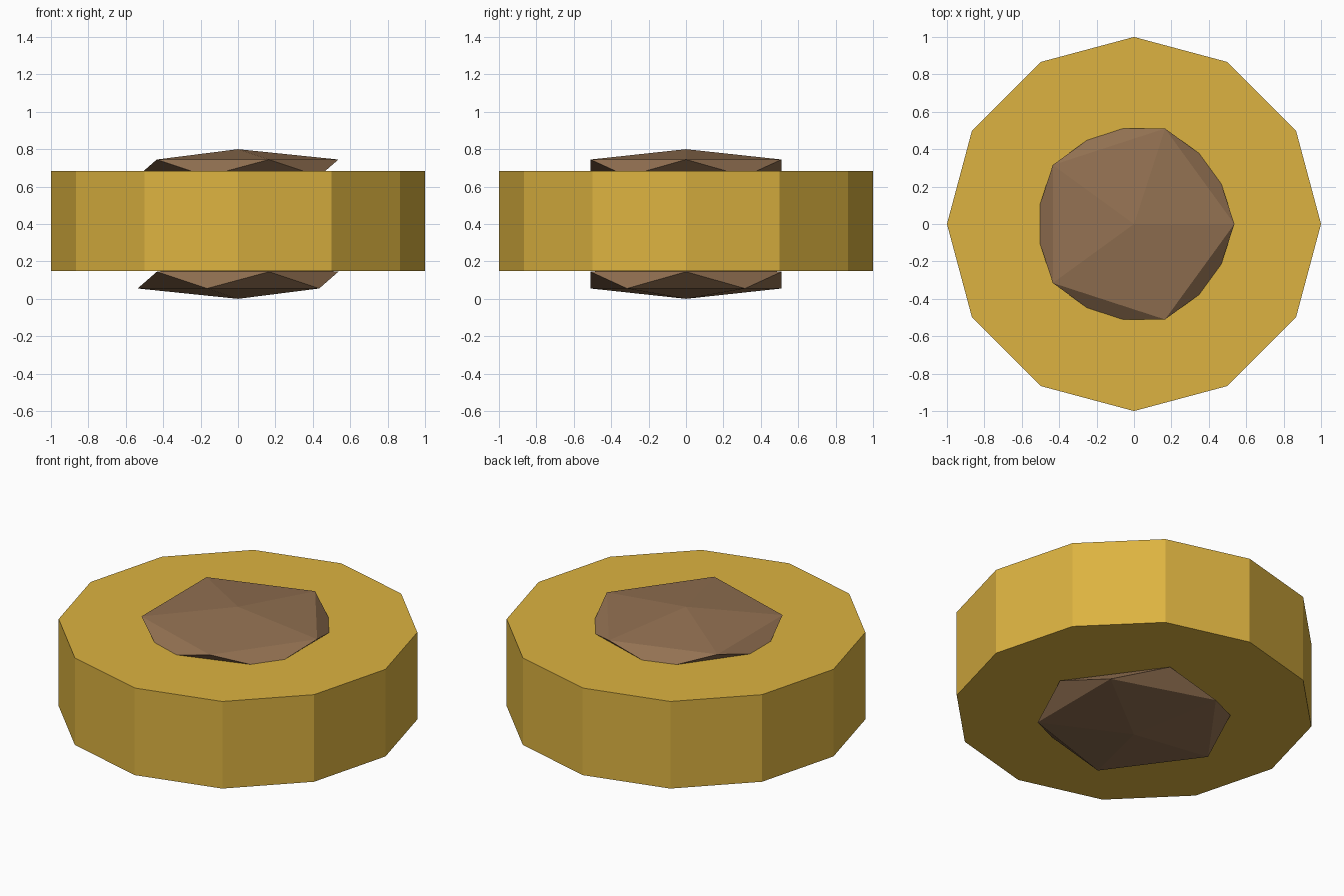
import bpy

cube = bpy.data.objects.get("Cube")
if cube:
    bpy.data.objects.remove(cube, do_unlink=True)


def make_material(name, colour):
    mat = bpy.data.materials.new(name)
    mat.use_nodes = True
    mat.diffuse_color = colour
    mat.node_tree.nodes["Principled BSDF"].inputs["Base Color"].default_value = colour
    return mat


gold = make_material("gold", (0.72, 0.45, 0.052, 1))
brown = make_material("brown", (0.29, 0.165, 0.084, 1))


def finish(name, mat):
    obj = bpy.context.object
    obj.name = name
    obj.data.materials.append(mat)
    bpy.ops.object.shade_flat()
    return obj


# Twelve-sided disc body
bottom, top = 0.15, 0.684
bpy.ops.mesh.primitive_cylinder_add(
    vertices=12, radius=1, depth=top - bottom, location=(0, 0, (bottom + top) / 2))
finish("disc_body", gold)

# Flattened faceted hubs, set into both faces of the disc
for name, height in (("top_hub", 0.7), ("bottom_hub", 0.1)):
    bpy.ops.mesh.primitive_ico_sphere_add(
        subdivisions=1, radius=0.6, location=(0, 0, height))
    hub = finish(name, brown)
    hub.scale.z = 1 / 6
